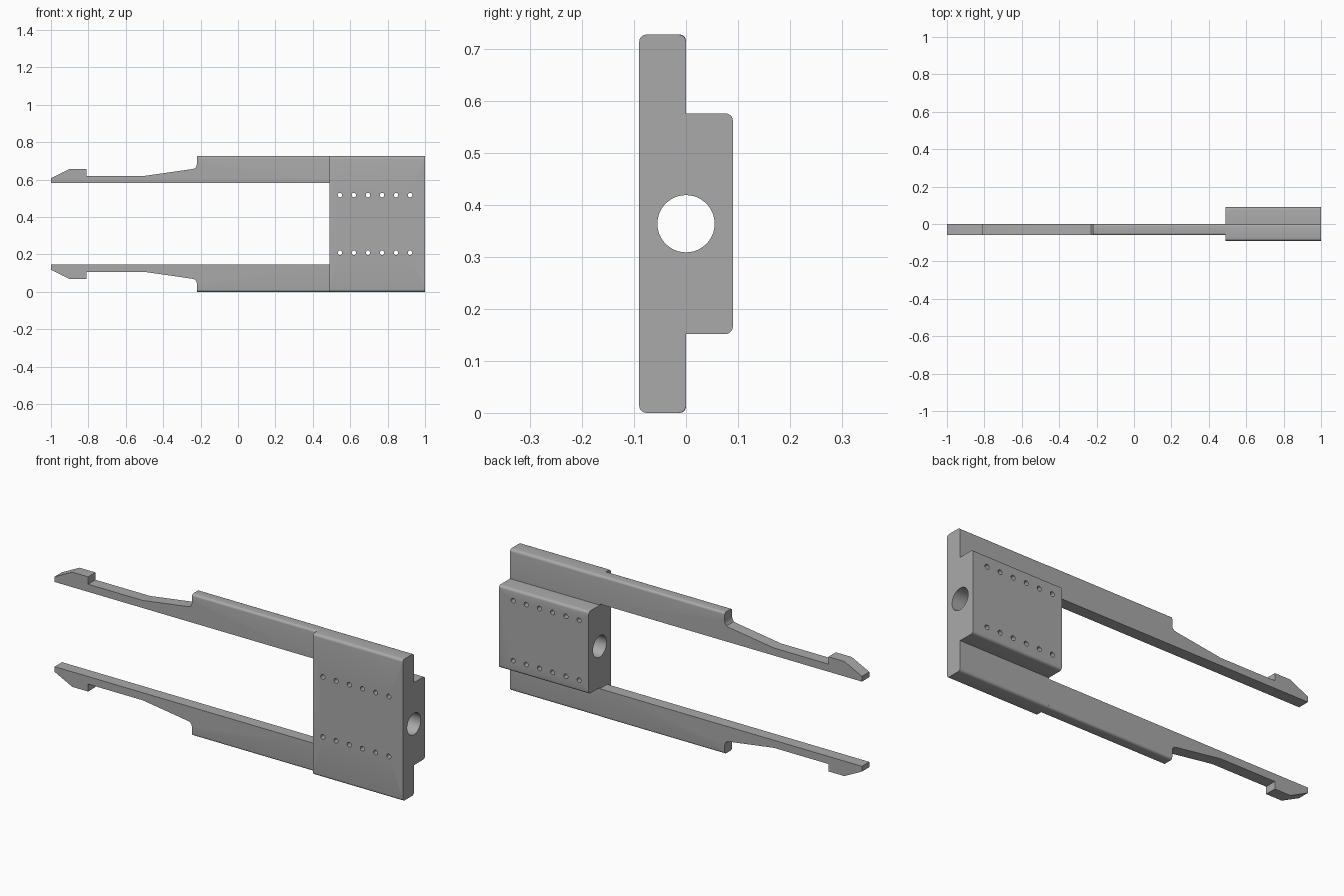
import bpy, bmesh, math
from mathutils import Matrix, Vector

cube = bpy.data.objects.get("Cube")
if cube:
    bpy.data.objects.remove(cube, do_unlink=True)

HEIGHT = 0.727
MID = HEIGHT / 2

grey = bpy.data.materials.new("plain grey")
grey.use_nodes = True
colour = (0.4, 0.4, 0.4, 1)
grey.diffuse_color = colour
grey.node_tree.nodes["Principled BSDF"].inputs["Base Color"].default_value = colour


def make_object(name, bm):
    bmesh.ops.recalc_face_normals(bm, faces=bm.faces)
    mesh = bpy.data.meshes.new(name)
    bm.to_mesh(mesh)
    bm.free()
    mesh.materials.append(grey)
    obj = bpy.data.objects.new(name, mesh)
    bpy.context.collection.objects.link(obj)
    return obj


def extrude_profile(points, offset):
    bm = bmesh.new()
    face = bm.faces.new([bm.verts.new(p) for p in points])
    out = bmesh.ops.extrude_face_region(bm, geom=[face])
    verts = [g for g in out["geom"] if isinstance(g, bmesh.types.BMVert)]
    bmesh.ops.translate(bm, verts=verts, vec=offset)
    return bm


def round_edges(bm, rule, radius):
    edges = [e for e in bm.edges
             if abs((e.verts[1].co - e.verts[0].co).normalized().x) > 0.99
             and all(rule(v.co) for v in e.verts)]
    bmesh.ops.bevel(bm, geom=edges, offset=radius, segments=5,
                    profile=0.5, affect='EDGES')


def smooth(obj):
    bpy.ops.object.select_all(action='DESELECT')
    obj.select_set(True)
    bpy.context.view_layer.objects.active = obj
    bpy.ops.object.shade_smooth_by_angle(angle=math.radians(30))


# Gripping block: stepped cross-section with rounded outer corners
low, high = MID - 0.212, MID + 0.212
section = [(-0.09, 0), (0, 0), (0, low), (0.09, low),
           (0.09, high), (0, high), (0, HEIGHT), (-0.09, HEIGHT)]
bm = extrude_profile([(0.49, y, z) for y, z in section], (0.51, 0, 0))
round_edges(bm, lambda c: c.y > 0.08 or c.z < 0.01 or c.z > HEIGHT - 0.01, 0.014)
block = make_object("mounting_block", bm)

# Cutter: long bore and two rows of pin holes
bm = bmesh.new()
bmesh.ops.create_cone(bm, cap_ends=True, segments=48, radius1=0.055, radius2=0.055, depth=0.7,
                      matrix=Matrix.Translation((0.745, 0, MID)) @ Matrix.Rotation(math.pi / 2, 4, 'Y'))
for z in (MID - 0.154, MID + 0.154):
    for i in range(6):
        bmesh.ops.create_cone(bm, cap_ends=True, segments=20, radius1=0.012, radius2=0.012, depth=0.4,
                              matrix=Matrix.Translation((0.545 + 0.075 * i, 0, z))
                              @ Matrix.Rotation(math.pi / 2, 4, 'X'))
cutter = make_object("hole_cutter", bm)
cutter.hide_render = True
cutter.hide_set(True)
cutter.display_type = 'WIRE'
cut = block.modifiers.new("holes", 'BOOLEAN')
cut.operation = 'DIFFERENCE'
cut.object = cutter
cut.solver = 'EXACT'
smooth(block)

# Hooked arms, mirrored about the middle height
outline = [(-1, 0.581), (0.49, 0.581), (0.49, HEIGHT), (-0.22, HEIGHT),
           (-0.22, 0.682), (-0.223, 0.67), (-0.23, 0.661), (-0.243, 0.657),
           (-0.5, 0.62), (-0.81, 0.62), (-0.81, 0.658), (-0.9, 0.658), (-1, 0.608)]
for name, upper in (("upper_arm", True), ("lower_arm", False)):
    points = [(x, -0.06, z if upper else HEIGHT - z) for x, z in outline]
    bm = extrude_profile(points, (0, 0.06, 0))
    round_edges(bm, lambda c: c.z < 0.01 or c.z > HEIGHT - 0.01, 0.012)
    smooth(make_object(name, bm))
